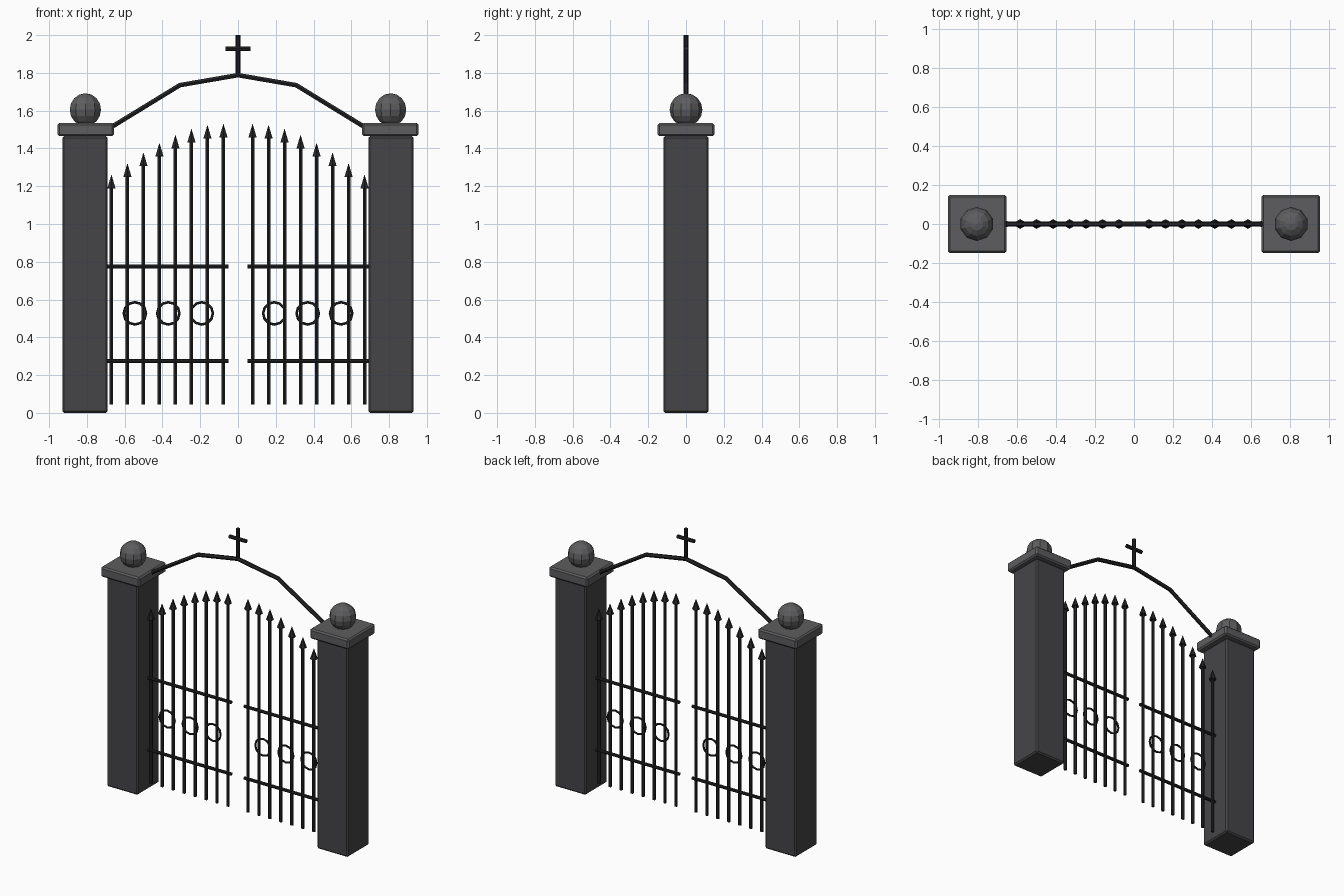
import bpy, math
from mathutils import Vector

if "Cube" in bpy.data.objects:
    bpy.data.objects.remove(bpy.data.objects["Cube"])

def material(name, rgb):
    m = bpy.data.materials.new(name)
    m.diffuse_color = (*rgb, 1)
    m.use_nodes = True
    m.node_tree.nodes["Principled BSDF"].inputs["Base Color"].default_value = m.diffuse_color
    return m

STONE = material("dark_stone", (0.06, 0.06, 0.065))
CAP = material("cap_stone", (0.11, 0.11, 0.115))
IRON = material("black_iron", (0.018, 0.018, 0.021))

def finish(name, mat):
    o = bpy.context.object
    o.name = name
    o.data.materials.append(mat)
    return o

def box(name, center, size, mat, bevel=0.01):
    bpy.ops.mesh.primitive_cube_add(size=1, location=center)
    o = finish(name, mat)
    o.scale = size
    bpy.ops.object.transform_apply(location=False, rotation=False, scale=True)
    b = o.modifiers.new("bevel", 'BEVEL')
    b.width, b.segments = bevel, 1
    return o

def rod(name, a, b, r, sides=8):
    a, b = Vector(a), Vector(b)
    d = b - a
    bpy.ops.mesh.primitive_cylinder_add(vertices=sides, radius=r, depth=d.length,
                                        location=(a + b) / 2,
                                        rotation=d.to_track_quat('Z', 'Y').to_euler())
    return finish(name, IRON)

for side, s in (("left", -1), ("right", 1)):
    # stone pillar, cap and ball
    box(side + "_pillar", (s * 0.81, 0, 0.7325), (0.24, 0.24, 1.465), STONE)
    box(side + "_cap", (s * 0.806, 0, 1.5), (0.3, 0.3, 0.07), CAP)
    bpy.ops.mesh.primitive_uv_sphere_add(segments=10, ring_count=8, radius=0.087,
                                         location=(s * 0.808, 0, 1.605))
    finish(side + "_ball", CAP)

    # upright bars with spear tips, rising towards the middle
    for i in range(8):
        x = s * (0.67 - i * 0.0847)
        tip = 1.262 + 0.27 * math.sin(i / 7 * math.pi / 2)
        rod(f"{side}_bar_{i}", (x, 0, 0.045), (x, 0, tip - 0.06), 0.011, 6)
        bpy.ops.mesh.primitive_cone_add(vertices=6, radius1=0.025, radius2=0, depth=0.073,
                                        location=(x, 0, tip - 0.0365))
        finish(f"{side}_spear_{i}", IRON)

    # horizontal rails
    for n, z in (("lower", 0.275), ("upper", 0.775)):
        rod(f"{side}_{n}_rail", (s * 0.05, 0, z), (s * 0.70, 0, z), 0.011)

    # ornamental rings
    for i in range(3):
        bpy.ops.mesh.primitive_torus_add(major_segments=12, minor_segments=6,
                                         major_radius=0.059, minor_radius=0.007,
                                         location=(s * (0.192 + i * 0.177), 0, 0.527),
                                         rotation=(math.pi / 2, 0, 0))
        finish(f"{side}_ring_{i}", IRON)

# overhead arch as one bevelled path
curve = bpy.data.curves.new("arch", 'CURVE')
curve.dimensions = '3D'
curve.bevel_depth = 0.014
curve.bevel_resolution = 1
curve.use_fill_caps = True
path = [(-0.70, 1.495), (-0.308, 1.735), (0, 1.788), (0.308, 1.735), (0.70, 1.495)]
sp = curve.splines.new('POLY')
sp.points.add(len(path) - 1)
for p, (x, z) in zip(sp.points, path):
    p.co = (x, 0, z, 1)
    p.radius = 1
sp.use_smooth = False
arch = bpy.data.objects.new("arch", curve)
arch.data.materials.append(IRON)
bpy.context.collection.objects.link(arch)

# finial cross
rod("cross_post", (0, 0, 1.785), (0, 0, 2.0), 0.013)
rod("cross_arm", (-0.065, 0, 1.928), (0.065, 0, 1.928), 0.013)
